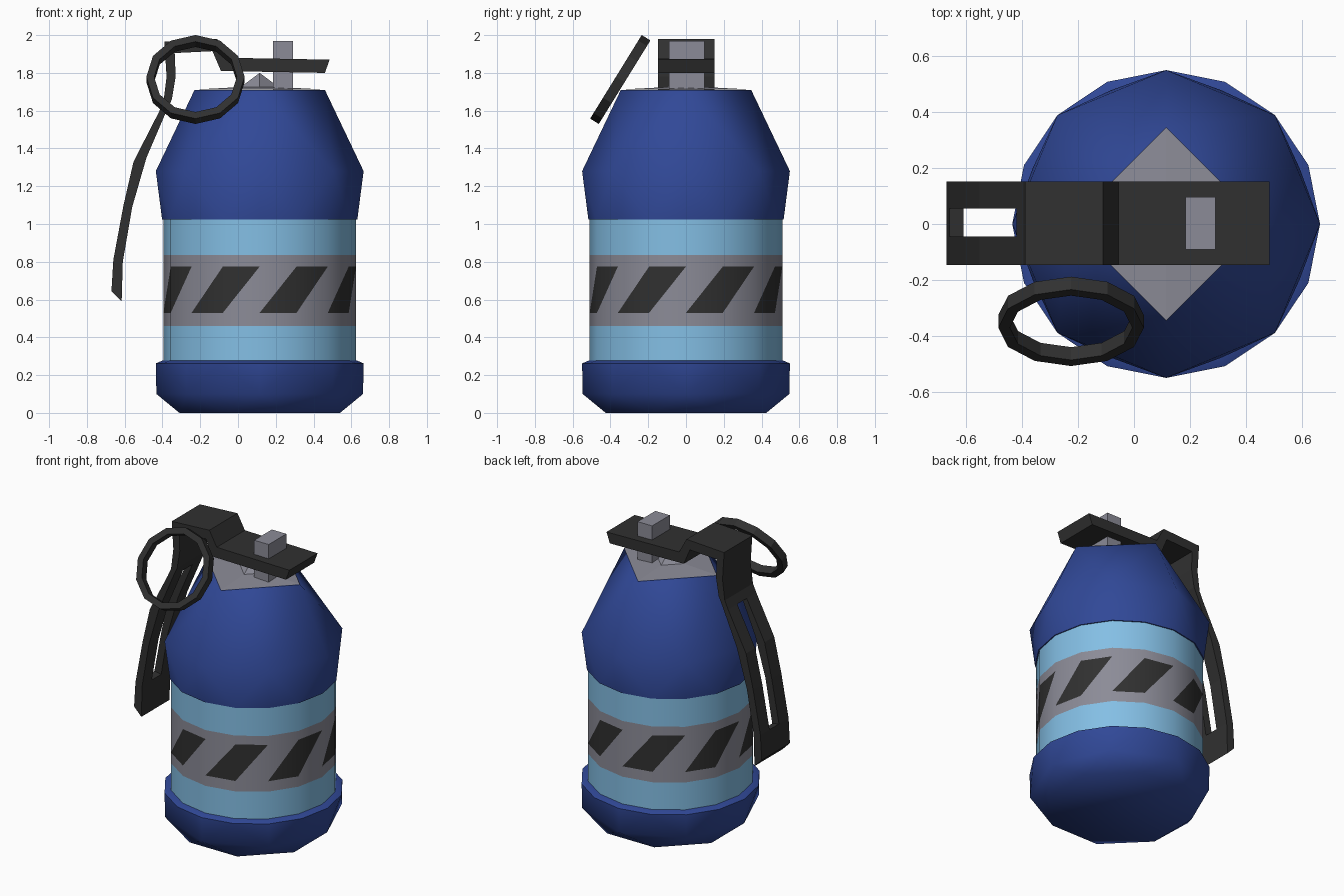
import bpy, bmesh
from math import sin, cos, pi, radians

if "Cube" in bpy.data.objects:
    bpy.data.objects.remove(bpy.data.objects["Cube"])

CX = 0.115  # body axis


def material(name, rgb):
    m = bpy.data.materials.new(name)
    m.diffuse_color = (*rgb, 1)
    m.use_nodes = True
    m.node_tree.nodes["Principled BSDF"].inputs["Base Color"].default_value = m.diffuse_color
    return m


NAVY = material("navy", (0.03, 0.065, 0.31))
SKY = material("sky_blue", (0.23, 0.52, 0.78))
GREY = material("metal_grey", (0.26, 0.26, 0.31))
BLACK = material("black", (0.03, 0.03, 0.03))


def finish(bm, name, mats, smooth=None, loc=(0, 0, 0)):
    bmesh.ops.remove_doubles(bm, verts=bm.verts[:], dist=1e-5)
    bmesh.ops.recalc_face_normals(bm, faces=bm.faces[:])
    me = bpy.data.meshes.new(name)
    bm.to_mesh(me)
    bm.free()
    for m in mats:
        me.materials.append(m)
    ob = bpy.data.objects.new(name, me)
    ob.location = loc
    bpy.context.collection.objects.link(ob)
    if smooth:
        bpy.ops.object.select_all(action='DESELECT')
        ob.select_set(True)
        bpy.context.view_layer.objects.active = ob
        bpy.ops.object.shade_smooth_by_angle(angle=radians(smooth))
    return ob


def ring(bm, n, r, z, turn=0.0):
    # vertex 0 faces the front
    return [bm.verts.new((r * cos(a), r * sin(a), z))
            for a in (2 * pi * (i + turn) / n - pi / 2 for i in range(n))]


def hull(name, rings, mat, smooth):
    bm = bmesh.new()
    for r in rings:
        ring(bm, *r)
    bmesh.ops.convex_hull(bm, input=bm.verts[:])
    return finish(bm, name, [mat], smooth, (CX, 0, 0))


def lathe(name, profile, n, mat, closed=False, loc=(CX, 0, 0)):
    bm = bmesh.new()
    loops = [ring(bm, n, r, z) for r, z in profile]
    pairs = list(zip(loops, loops[1:])) + ([(loops[-1], loops[0])] if closed else [])
    for a, b in pairs:
        for i in range(n):
            j = (i + 1) % n
            bm.faces.new((a[i], a[j], b[j], b[i]))
    return finish(bm, name, [mat], None, loc)


# Base cup and tapered shoulder: side count drops towards the ends
hull("base_cup", [(8, 0.46, 0, 0.5), (8, 0.547, 0.1), (16, 0.55, 0.262), (16, 0.515, 0.277)], NAVY, 45)
hull("shoulder", [(16, 0.517, 1.025), (8, 0.55, 1.28), (4, 0.345, 1.71)], NAVY, 50)

# Middle band with slanted warning stripes
bm = bmesh.new()
levels = [0.25, 0.46, 0.53, 0.775, 0.835, 1.04]
loops = [ring(bm, 16, 0.51, z) for z in levels]
for k, mat in enumerate([0, 1, 2, 1, 0]):
    b, t = loops[k], loops[k + 1]
    for i in range(16):
        j = (i + 1) % 16
        if mat == 2:
            low = bm.faces.new((b[i], b[j], t[j]))
            high = bm.faces.new((b[i], t[j], t[i]))
            low.material_index, high.material_index = (2, 1) if i % 2 == 0 else (1, 2)
        else:
            bm.faces.new((b[i], b[j], t[j], t[i])).material_index = mat
finish(bm, "striped_band", [SKY, GREY, BLACK], 40, (CX, 0, 0))

# Four-sided grey cap with a small peak
lathe("top_cap", [(0.345, 1.712), (0.1, 1.725), (0, 1.8)], 4, GREY)

# Fuse post through the lever
bm = bmesh.new()
bmesh.ops.create_cube(bm, size=1)
bmesh.ops.scale(bm, vec=(0.108, 0.188, 0.26), verts=bm.verts[:])
finish(bm, "fuse_post", [GREY], None, (0.238, 0.003, 1.84))

# Safety lever: (outer, inner) points along the side view, slotted in the middle
path = [((0.485, 1.87), (0.46, 1.80)), ((-0.055, 1.88), (-0.09, 1.81)),
        ((-0.11, 1.98), (-0.135, 1.915)), ((-0.39, 1.965), (-0.335, 1.905)),
        ((-0.378, 1.78), (-0.33, 1.78)), ((-0.395, 1.645), (-0.35, 1.66)),
        ((-0.42, 1.59), (-0.378, 1.60)), ((-0.553, 1.33), (-0.485, 1.35)),
        ((-0.606, 1.10), (-0.56, 1.09)), ((-0.66, 0.81), (-0.61, 0.80)),
        ((-0.67, 0.645), (-0.616, 0.59))]
ys = [-0.147, -0.045, 0.055, 0.152]
cells = {(k, j) for k in range(len(path) - 1) for j in range(3)
         if not (j == 1 and 6 <= k <= 8)}
bm = bmesh.new()
grid = {(k, j, s): bm.verts.new((path[k][s][0], y, path[k][s][1]))
        for k in range(len(path)) for j, y in enumerate(ys) for s in (0, 1)}
for k, j in cells:
    for s in (0, 1):
        bm.faces.new([grid[k + a, j + b, s] for a, b in ((0, 0), (1, 0), (1, 1), (0, 1))])
        if (k + 2 * s - 1, j) not in cells:
            bm.faces.new([grid[k + s, j + b, c] for b, c in ((0, 0), (1, 0), (1, 1), (0, 1))])
        if (k, j + 2 * s - 1) not in cells:
            bm.faces.new([grid[k + a, j + s, c] for a, c in ((0, 0), (1, 0), (1, 1), (0, 1))])
finish(bm, "safety_lever", [BLACK])

# Tilted pull ring
pull = lathe("pull_ring", [(0.219, -0.027), (0.26, -0.027), (0.26, 0.027), (0.219, 0.027)],
             12, BLACK, True, (-0.225, -0.348, 1.765))
pull.rotation_euler.x = radians(58.3)
